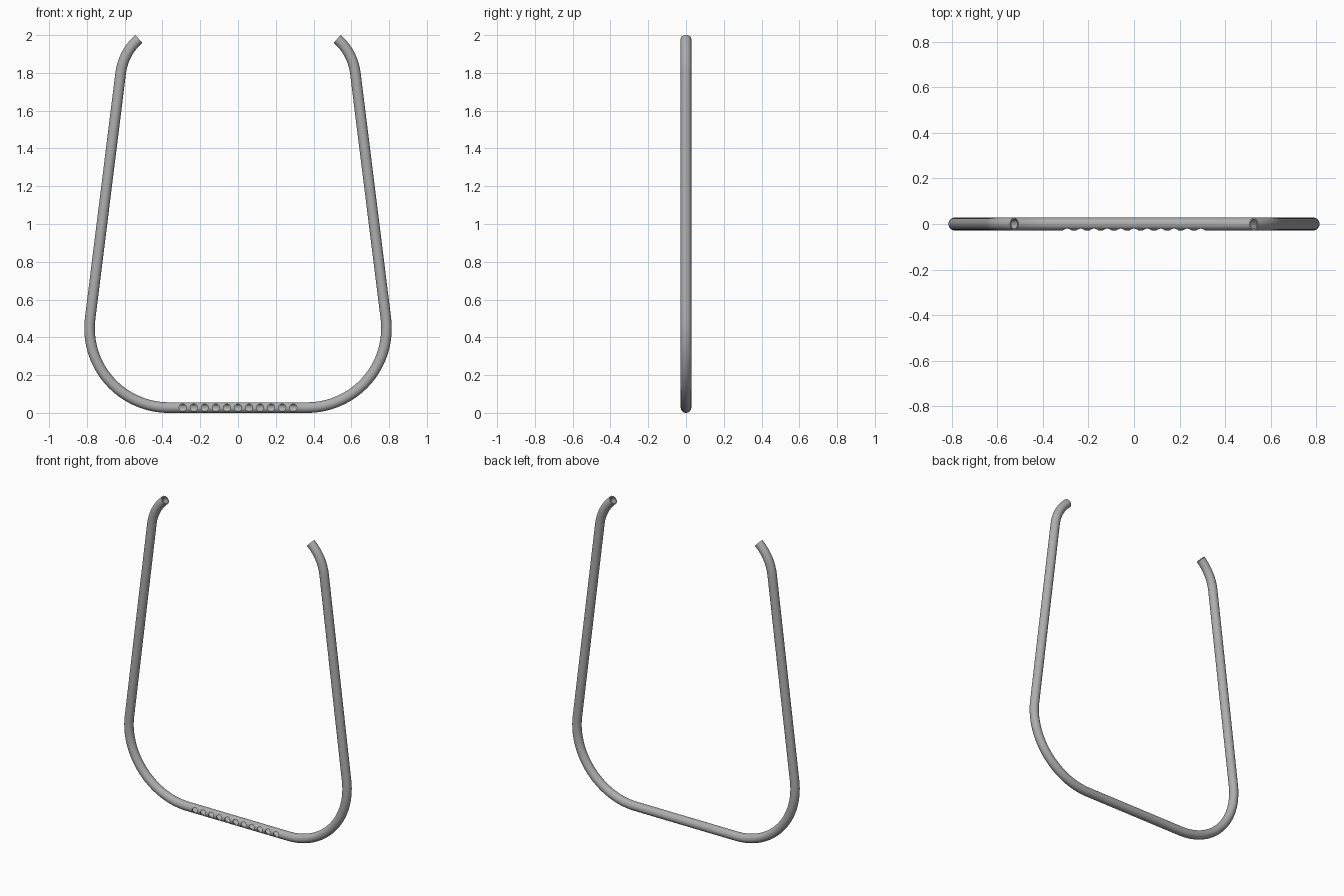
import bpy, bmesh
from math import sin, cos, pi, radians
from mathutils import Vector, Matrix

cube = bpy.data.objects.get("Cube")
if cube:
    bpy.data.objects.remove(cube, do_unlink=True)

OUTER, BORE, SIDES = 0.028, 0.021, 32
HOLE_R, HOLES, PITCH = 0.019, 11, 0.0585
LEAN, TIP = radians(7.2), radians(49)

steel = bpy.data.materials.new("brushed grey metal")
steel.use_nodes = True
grey = (0.42, 0.42, 0.42, 1)
steel.diffuse_color = grey
steel.node_tree.nodes["Principled BSDF"].inputs["Base Color"].default_value = grey


def arc(cx, cz, radius, start, end, steps):
    """Centre-line points in the xz plane, each with its outward angle."""
    angles = [start + (end - start) * i / steps for i in range(steps + 1)]
    return [(cx + radius * cos(a), cz + radius * sin(a), a) for a in angles]


def add_object(name, bm):
    bmesh.ops.recalc_face_normals(bm, faces=bm.faces)
    mesh = bpy.data.meshes.new(name)
    bm.to_mesh(mesh)
    bm.free()
    mesh.materials.append(steel)
    obj = bpy.data.objects.new(name, mesh)
    bpy.context.collection.objects.link(obj)
    return obj


# Half of the centre line: bottom bend, straight leg, inward hook
bend = arc(0.366, 0.448, 0.42, -pi / 2, LEAN, 32)
leg_x, leg_z = 0.621, 1.80
hook_r = 0.286
hook = arc(leg_x - hook_r * cos(LEAN), leg_z - hook_r * sin(LEAN),
           hook_r, LEAN, TIP, 14)
half = bend + hook
path = [(-x, z, pi - a) for x, z, a in reversed(half)] + half

# Hollow tube swept along the centre line
bm = bmesh.new()


def ring(x, z, a, radius):
    out = Vector((cos(a), 0, sin(a)))
    return [bm.verts.new(Vector((x, 0, z)) + radius * (cos(t) * out + sin(t) * Vector((0, 1, 0))))
            for t in (2 * pi * i / SIDES for i in range(SIDES))]


def bridge(a, b):
    for i in range(SIDES):
        j = (i + 1) % SIDES
        bm.faces.new((a[i], a[j], b[j], b[i]))


walls = [[ring(x, z, a, r) for x, z, a in path] for r in (OUTER, BORE)]
for rings in walls:
    for a, b in zip(rings, rings[1:]):
        bridge(a, b)
for end in (0, -1):
    bridge(walls[0][end], walls[1][end])
tube = add_object("bent_tube_handle", bm)

# Row of drill holes through the front wall of the bottom bar
bm = bmesh.new()
for i in range(HOLES):
    x = (i - (HOLES - 1) / 2) * PITCH
    place = Matrix.Translation((x, -0.03, OUTER)) @ Matrix.Rotation(pi / 2, 4, "X")
    bmesh.ops.create_cone(bm, cap_ends=True, segments=24, radius1=HOLE_R,
                          radius2=HOLE_R, depth=0.06, matrix=place)
drills = add_object("hole_cutters", bm)
drills.hide_render = True

cut = tube.modifiers.new("holes", "BOOLEAN")
cut.operation = "DIFFERENCE"
cut.solver = "EXACT"
cut.object = drills
bpy.ops.object.select_all(action="DESELECT")
tube.select_set(True)
bpy.context.view_layer.objects.active = tube
bpy.ops.object.modifier_apply(modifier=cut.name)
bpy.data.objects.remove(drills, do_unlink=True)
bpy.ops.object.shade_smooth_by_angle(angle=radians(35))
